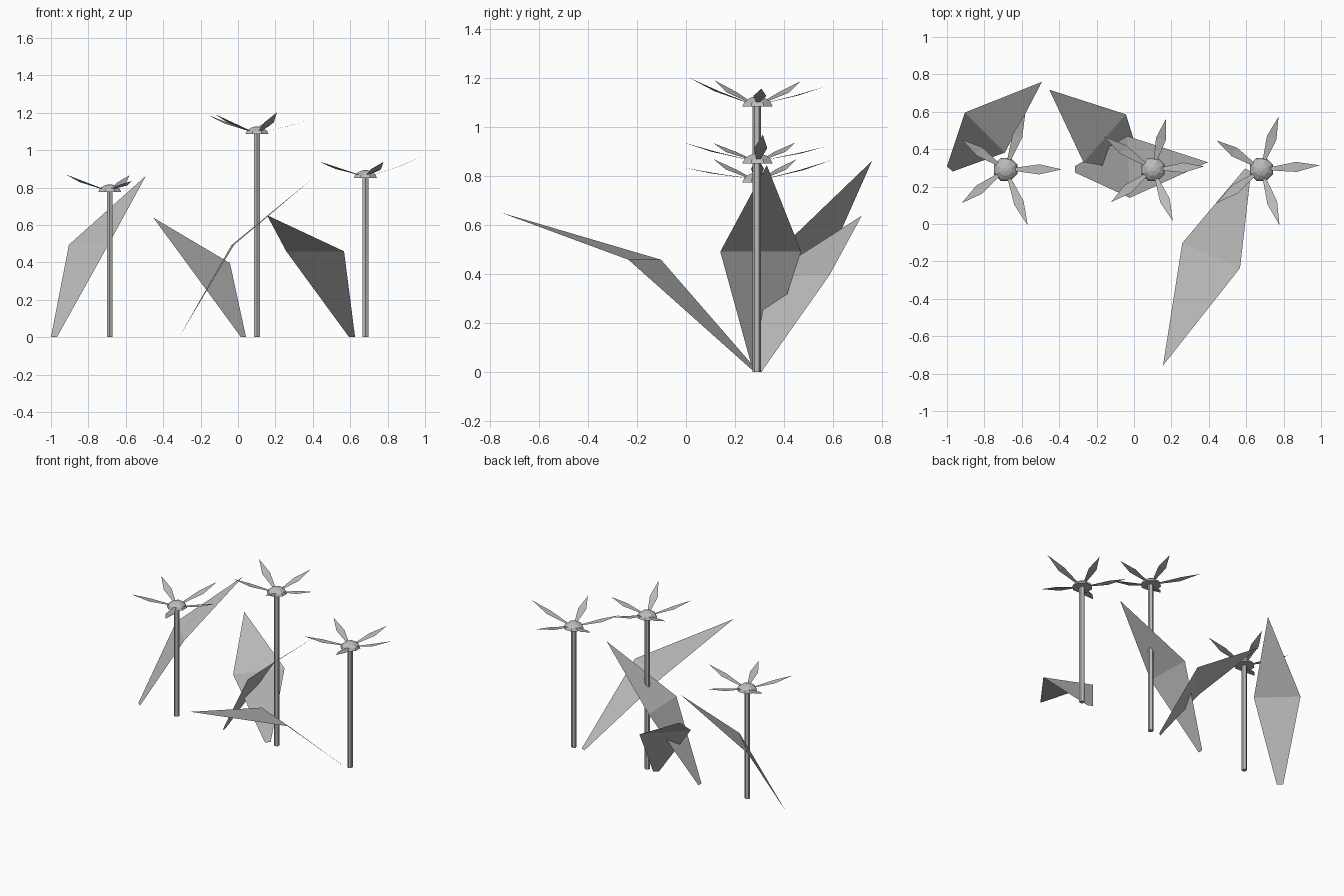
import bpy, math
from mathutils import Vector

if "Cube" in bpy.data.objects:
    bpy.data.objects.remove(bpy.data.objects["Cube"])

grey = bpy.data.materials.new("pale grey")
grey.diffuse_color = (0.5, 0.5, 0.5, 1)
grey.use_nodes = True
grey.node_tree.nodes["Principled BSDF"].inputs["Base Color"].default_value = grey.diffuse_color


def add_mesh(name, verts, faces):
    mesh = bpy.data.meshes.new(name)
    mesh.from_pydata([tuple(v) for v in verts], [], faces)
    mesh.materials.append(grey)
    obj = bpy.data.objects.new(name, mesh)
    bpy.context.collection.objects.link(obj)
    return obj


def lathe(name, x, y, profile, sides, turn=0.0):
    """Closed faceted solid from (radius, height) rings, flat caps at both ends."""
    verts = [(x + r * math.cos(turn + math.tau * i / sides),
              y + r * math.sin(turn + math.tau * i / sides), z)
             for r, z in profile for i in range(sides)]
    n = len(profile)
    faces = [(k * sides + i, k * sides + (i + 1) % sides,
              (k + 1) * sides + (i + 1) % sides, (k + 1) * sides + i)
             for k in range(n - 1) for i in range(sides)]
    faces += [tuple(reversed(range(sides))), tuple(range((n - 1) * sides, n * sides))]
    return add_mesh(name, verts, faces)


def petal(name, centre, reach):
    """Slim kite-shaped petal, bending upwards to its tip."""
    flat = Vector((reach[0], reach[1], 0))
    out = flat.normalized()
    side = Vector((-out.y, out.x, 0))
    root = centre + out * 0.05 + Vector((0, 0, 0.018))
    mid = centre + flat * 0.6 + Vector((0, 0, 0.018 + (reach[2] - 0.018) * 0.45))
    verts = [root - side * 0.009, root + side * 0.009,
             mid - side * 0.027, mid + side * 0.027, centre + Vector(reach)]
    add_mesh(name, verts, [(0, 2, 3, 1), (2, 4, 3)])


def leaf(name, *p):
    """Broad folded leaf: two base points, two fold points, tip."""
    add_mesh(name, p, [(0, 1, 3, 2), (2, 3, 4)])


# flowers: position, head height, petal tips relative to the head
Y = 0.292
flowers = {
    "left": (-0.686, 0.775, [(0.30, 0.0, 0.10), (0.105, 0.30, 0.09), (-0.235, 0.16, 0.095),
                             (-0.235, -0.18, 0.095), (0.118, -0.30, 0.06)]),
    "middle": (0.102, 1.085, [(0.272, 0.016, 0.073), (0.07, 0.272, 0.08), (-0.265, 0.177, 0.104),
                              (-0.225, -0.175, 0.107), (0.106, -0.278, 0.117)]),
    "right": (0.681, 0.852, [(0.312, 0.022, 0.118), (0.092, 0.282, 0.07), (-0.24, 0.155, 0.086),
                             (-0.24, -0.18, 0.083), (0.097, -0.298, 0.085)]),
}
for side, (x, z, tips) in flowers.items():
    lathe(side + "_stem", x, Y - 0.003, [(0.018, 0), (0.018, z + 0.005)], 6, math.pi / 2)
    lathe(side + "_flower_head", x, Y,
          [(0.067, z), (0.058, z + 0.018), (0.036, z + 0.034), (0.012, z + 0.041)],
          8, math.pi / 8)
    for i, tip in enumerate(tips):
        petal(f"{side}_petal_{i + 1}", Vector((x, Y, z)), tip)

# broad leaves
leaf("left_leaf", (-1.0, 0.307, 0), (-0.968, 0.281, 0),
     (-0.904, 0.596, 0.494), (-0.69, 0.382, 0.5), (-0.492, 0.76, 0.863))
leaf("back_leaf", (0.043, 0.307, 0), (0.016, 0.28, 0),
     (-0.043, 0.586, 0.396), (-0.27, 0.33, 0.39), (-0.453, 0.718, 0.639))
leaf("middle_leaf", (-0.315, 0.275, 0), (-0.315, 0.31, 0),
     (-0.022, 0.14, 0.492), (-0.035, 0.47, 0.492), (0.395, 0.33, 0.845))
leaf("front_leaf", (0.594, 0.297, 0), (0.626, 0.28, 0),
     (0.258, -0.102, 0.459), (0.567, -0.235, 0.459), (0.155, -0.757, 0.652))
